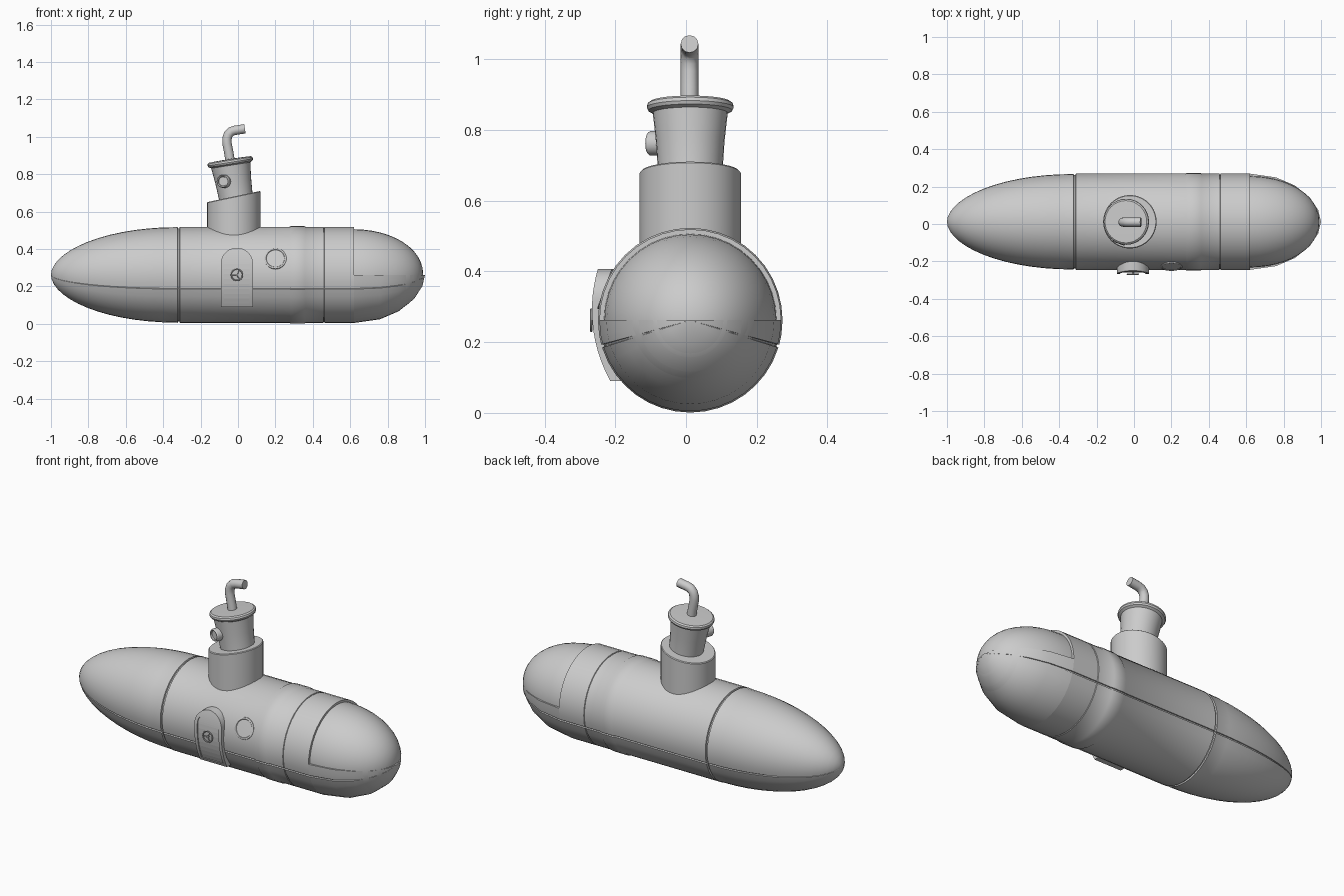
import bpy, bmesh, math
from mathutils import Matrix, Vector

if "Cube" in bpy.data.objects:
    bpy.data.objects.remove(bpy.data.objects["Cube"])

CY, CZ, R = 0.012, 0.262, 0.257          # hull axis and radius
TAU = 2 * math.pi


def finish(name, bm):
    bmesh.ops.remove_doubles(bm, verts=bm.verts, dist=1e-5)
    bmesh.ops.recalc_face_normals(bm, faces=bm.faces)
    me = bpy.data.meshes.new(name)
    bm.to_mesh(me)
    bm.free()
    ob = bpy.data.objects.new(name, me)
    bpy.context.collection.objects.link(ob)
    return ob


def circle(n):
    return [(TAU * i / n, 1) for i in range(n)]


def lathe(name, profile, mat, angles=None, closed=True):
    """Turn (radius, height) points about local z; angles are (angle, radius factor)."""
    angles = angles or circle(32)
    bm = bmesh.new()
    rows = [[bm.verts.new(mat @ Vector((r * f * math.cos(a), r * f * math.sin(a), h)))
             for a, f in angles] for r, h in profile]
    n = len(angles)
    for lo, hi in zip(rows, rows[1:]):
        for i in range(n if closed else n - 1):
            j = (i + 1) % n
            bm.faces.new((lo[i], lo[j], hi[j], hi[i]))
    bmesh.ops.remove_doubles(bm, verts=bm.verts, dist=1e-5)
    bmesh.ops.holes_fill(bm, edges=[e for e in bm.edges if e.is_boundary], sides=0)
    return finish(name, bm)


def facing(loc, normal):
    return Matrix.Translation(loc) @ Vector(normal).to_track_quat('Z', 'Y').to_matrix().to_4x4()


# Hull: lathe along x, with a sunken seam line low on each side
along_x = Matrix(((0, 0, 1, 0), (1, 0, 0, CY), (0, 1, 0, CZ), (0, 0, 0, 1)))
seam = []
for deg in (196.3, 343.7):
    seam += [(math.radians(deg + d), f) for d, f in ((-1, 1), (-.6, .975), (.6, .975), (1, 1))]
plain = [a for a in circle(40) if all(abs(a[0] - s[0]) > .04 for s in seam)]
hull_angles = sorted(plain + seam)

tail = [(0.255 * math.sin(t) ** 1.06, -0.33 - 0.67 * math.cos(t))
        for t in (math.pi / 2 * i / 14 for i in range(15))]
hull = lathe("hull", tail + [
    (R, -.323), (.249, -.321), (.249, -.313), (R, -.311), (R, .275), (.261, .282),
    (.261, .355), (R, .362), (R, .456), (.253, .458), (.253, .461), (R, .463),
    (R, .62), (.235, .62), (0, .62)], along_x, hull_angles)

# Lower half of the nose, with a ledge around the window
half = [a for a in hull_angles if a[0] > math.pi + .01] + [(math.pi, 1), (TAU, 1)]
lathe("nose_lower_shell", [(0, .615), (R, .62), (.237, .76), (.194, .86), (.13, .94),
                           (.062, .985), (0, 1)], along_x, sorted(half), closed=False)

# Nose window dome
lathe("nose_window", [(.244, .61)] + [
    (.244 * math.cos(t) ** .95, .62 + .37 * math.sin(t))
    for t in (math.pi / 2 * i / 12 for i in range(12))] + [(0, .99)], along_x, circle(40))

# Tower base with a sloping top
base = lathe("tower_base", [(.143, .4), (.143, .677), (.139, .681), (0, .681)],
             Matrix.Translation((-.022, CY, 0)), circle(40))
for v in base.data.vertices:
    if v.co.z > .6:
        v.co.z += (v.co.x + .022) * .21

# Tilted upper tower with a rounded brim
tilt = Matrix.Translation((-.012, CY, .68)) @ Matrix.Rotation(math.radians(-9), 4, 'Y')
lathe("upper_tower", [(.091, -.03), (.091, 0), (.097, .09), (.106, .17), (.119, .177),
                      (.123, .186), (.121, .196), (.113, .202), (0, .205)], tilt)

# Periscope pipe
cu = bpy.data.curves.new("periscope", 'CURVE')
cu.dimensions = '3D'
cu.bevel_depth, cu.bevel_resolution, cu.use_fill_caps = .025, 4, True
path = [(-.04, .86), (-.05, .92), (-.059, .965), (-.059, .99), (-.052, 1.013),
        (-.036, 1.029), (-.015, 1.035), (.037, 1.043)]
sp = cu.splines.new('POLY')
sp.points.add(len(path) - 1)
for p, (x, z) in zip(sp.points, path):
    p.co = (x, CY - .002, z, 1)
pipe = bpy.data.objects.new("periscope", cu)
bpy.context.collection.objects.link(pipe)
pipe.select_set(True)
bpy.context.view_layer.objects.active = pipe
bpy.ops.object.convert(target='MESH')

# Round windows on the tower and the hull
lathe("tower_porthole", [(.035, -.03), (.035, .012), (.031, .018), (.026, .016),
                         (.024, .009), (0, .009)],
      facing((-.077, CY - .1, .762), (-.35, -1, 0)), circle(24))
n = Vector((0, -math.cos(math.radians(20)), math.sin(math.radians(20))))
lathe("hull_porthole", [(.059, -.015), (.059, 0), (.056, .002), (.05, .002), (.048, -.0005),
                        (0, .001)],
      facing(Vector((.2, CY, CZ)) + n * R, n), circle(32))


# Arched door following a shallow curve
def door_slab(name, w, z0, z1, inner, outer):
    zs = z1 - w
    levels = [z0 + (zs - z0) * i / 8 for i in range(8)]
    levels += [zs + w * math.sin(math.pi / 2 * i / 10) for i in range(10)] + [z1 - .0002]
    bm = bmesh.new()
    rows = []
    for z in levels:
        hw = w if z <= zs else math.sqrt(max(w * w - (z - zs) ** 2, 0))
        arc = .144 - math.sqrt(.41 ** 2 - (z - .29) ** 2)
        yi = inner if inner > -.2 else arc + .006
        yo = arc if outer is None else outer
        rows.append([bm.verts.new((-.006 + s * hw, y, z))
                     for s, y in ((-1, yo), (1, yo), (1, yi), (-1, yi))])
    for a, b in zip(rows, rows[1:]):
        for i in range(4):
            j = (i + 1) % 4
            bm.faces.new((a[i], a[j], b[j], b[i]))
    bm.faces.new(rows[0])
    bm.faces.new(rows[-1])
    return finish(name, bm)


door = door_slab("door", .086, .09, .407, -.12, None)
cutter = door_slab("door_recess_cutter", .068, .108, .388, -.3, -.35)
cutter.hide_render = True
cutter.hide_set(True)
mod = door.modifiers.new("recess", 'BOOLEAN')
mod.operation, mod.object, mod.solver = 'DIFFERENCE', cutter, 'EXACT'

# Door hand wheel: ring, stem and three spokes
hub = Vector((-.006, -.268, CZ))
ring = [(.03 + .0035 * math.cos(t), .0035 * math.sin(t)) for t in
        (TAU * i / 8 for i in range(9))]
lathe("door_wheel_ring", ring, facing(hub, (0, -1, 0)), circle(24))
lathe("door_wheel_stem", [(0, -.02), (.006, -.02), (.006, .004), (0, .004)],
      facing(hub, (0, -1, 0)), circle(12))
for i in range(3):
    a = TAU * i / 3 + math.radians(60)
    lathe("door_wheel_spoke", [(0, 0), (.0025, 0), (.0025, .03), (0, .03)],
          facing(hub, (math.cos(a), 0, math.sin(a))), circle(8))

# Smooth shading with crisp edges
for ob in bpy.context.scene.objects:
    ob.select_set(ob.type == 'MESH' and ob != cutter)
bpy.context.view_layer.objects.active = hull
bpy.ops.object.shade_smooth_by_angle(angle=math.radians(32))
